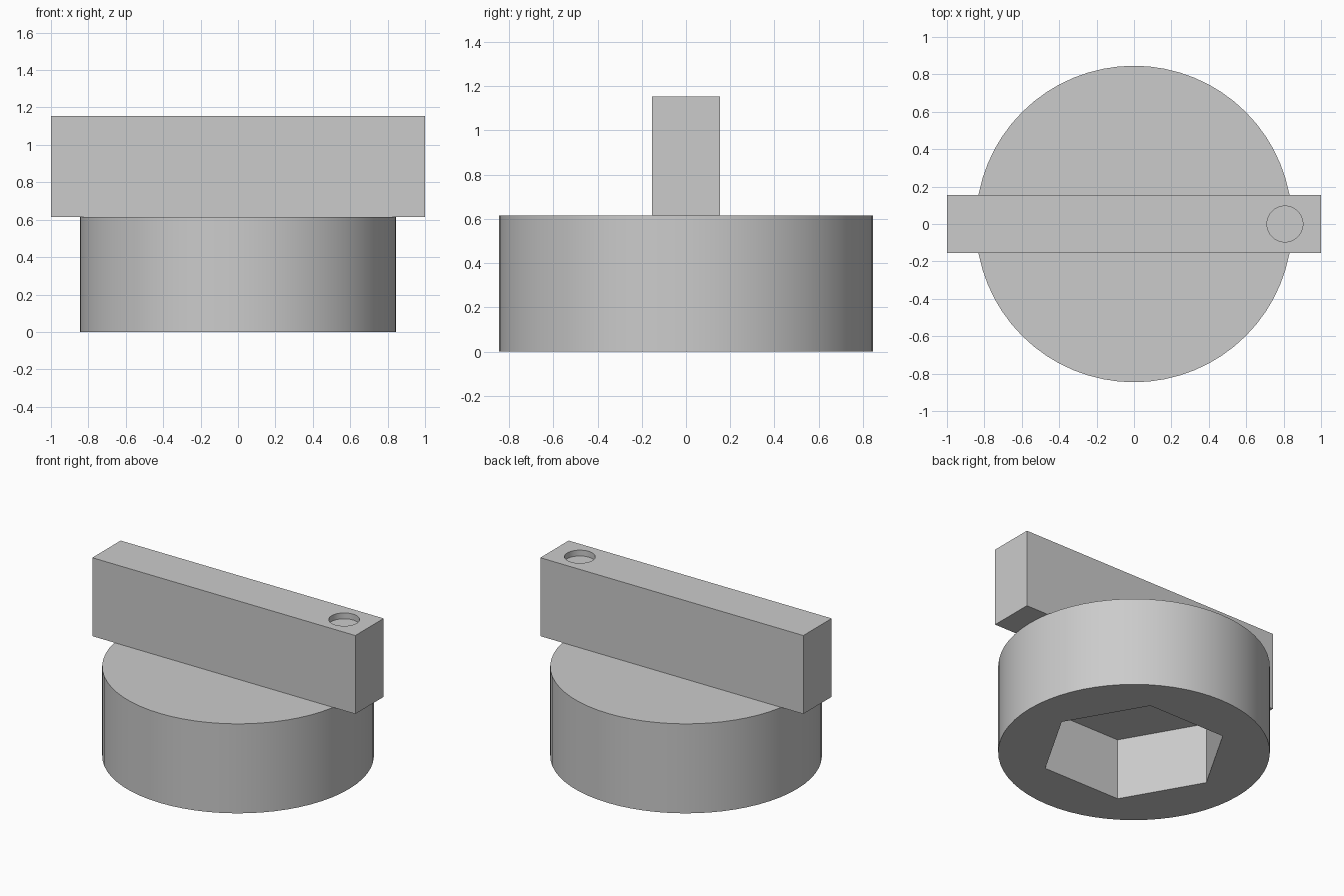
import bpy
import math

cube = bpy.data.objects.get("Cube")
if cube:
    bpy.data.objects.remove(cube, do_unlink=True)

BASE_R, BASE_H = 0.846, 0.615
BAR_W, BAR_TOP = 0.308, 1.154
SOCKET_R, SOCKET_DEPTH = 0.588, 0.423
DIMPLE_X, DIMPLE_R, DIMPLE_DEPTH = 0.807, 0.096, 0.04

grey = bpy.data.materials.new("plain_grey")
grey.use_nodes = True
grey.diffuse_color = (0.6, 0.6, 0.6, 1)
grey.node_tree.nodes["Principled BSDF"].inputs["Base Color"].default_value = (0.6, 0.6, 0.6, 1)


def finish(name):
    obj = bpy.context.object
    obj.name = name
    obj.data.name = name
    obj.data.materials.append(grey)
    return obj


def prism(name, sides, radius, bottom, top, x=0, turn=0):
    bpy.ops.mesh.primitive_cylinder_add(
        vertices=sides, radius=radius, depth=top - bottom,
        location=(x, 0, (bottom + top) / 2), rotation=(0, 0, turn))
    return finish(name)


def cut(target, cutter):
    mod = target.modifiers.new("cut", 'BOOLEAN')
    mod.operation = 'DIFFERENCE'
    mod.solver = 'EXACT'
    mod.object = cutter
    bpy.ops.object.select_all(action='DESELECT')
    target.select_set(True)
    bpy.context.view_layer.objects.active = target
    bpy.ops.object.modifier_apply(modifier=mod.name)
    bpy.data.objects.remove(cutter, do_unlink=True)
    bpy.ops.object.shade_smooth_by_angle(angle=math.radians(30))


# Round base with a hexagonal socket underneath, corners on the x axis
base = prism("round_base", 64, BASE_R, 0, BASE_H)
cut(base, prism("socket_cutter", 6, SOCKET_R, -0.2, SOCKET_DEPTH, turn=math.pi / 2))

# Grip bar across the top with a shallow marker dimple at its left end
bpy.ops.mesh.primitive_cube_add(size=1, location=(0, 0, (BASE_H + BAR_TOP) / 2))
bar = finish("grip_bar")
bar.scale = (2, BAR_W, BAR_TOP - BASE_H)
bpy.ops.object.transform_apply(location=False, rotation=False, scale=True)
cut(bar, prism("dimple_cutter", 40, DIMPLE_R, BAR_TOP - DIMPLE_DEPTH, BAR_TOP + 0.1, x=DIMPLE_X))
